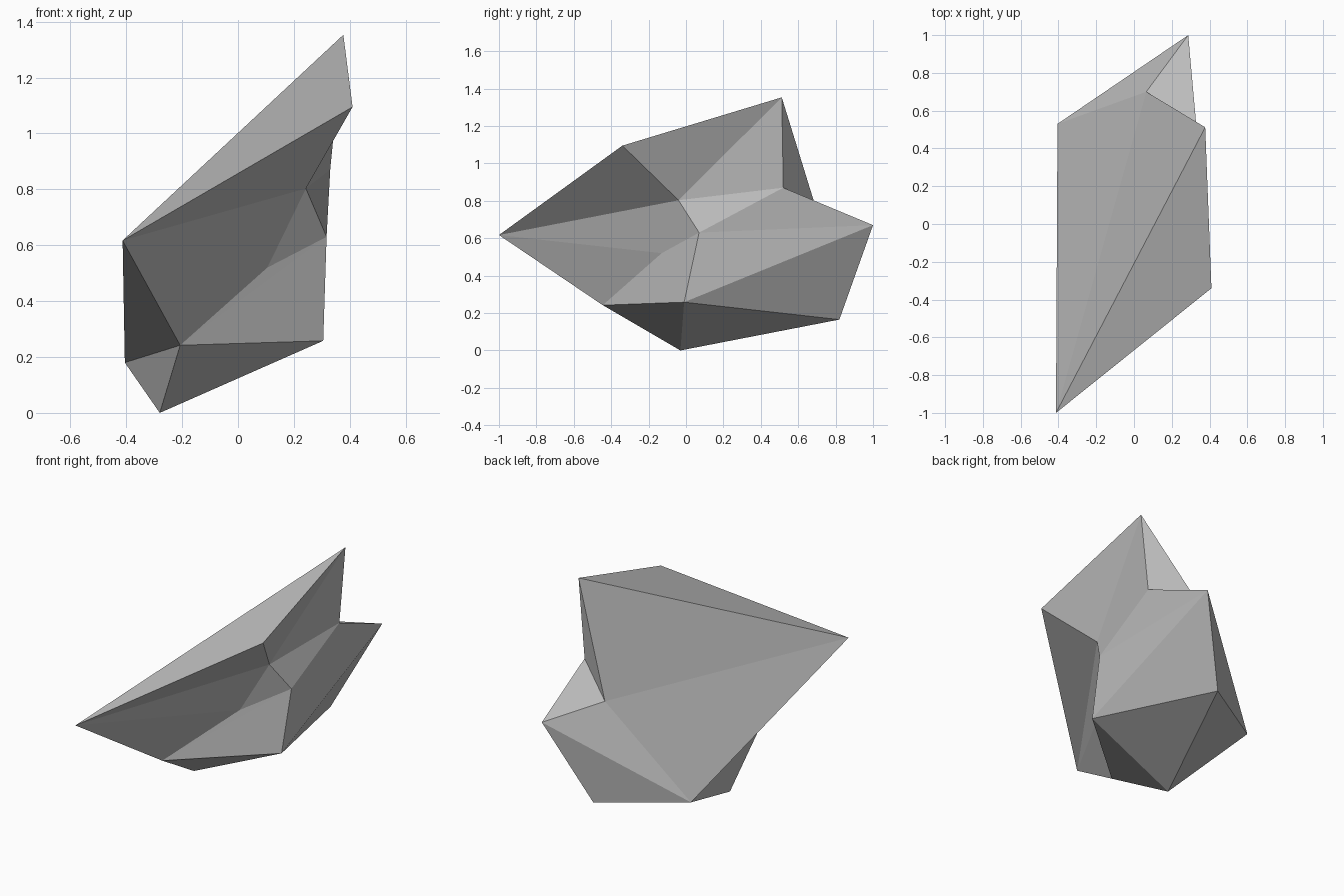
import bpy
import bmesh

cube = bpy.data.objects.get("Cube")
if cube:
    bpy.data.objects.remove(cube, do_unlink=True)

# Plain stone grey
stone = bpy.data.materials.new("stone_grey")
stone.use_nodes = True
grey = (0.5, 0.5, 0.5, 1.0)
stone.diffuse_color = grey
stone.node_tree.nodes["Principled BSDF"].inputs["Base Color"].default_value = grey

# Corners of the faceted rock
corners = {
    "A": (-0.413, -1.0, 0.617),    # front tip
    "B": (0.41, -0.34, 1.095),     # upper side shoulder
    "C": (0.377, 0.512, 1.353),    # peak
    "D": (0.287, 1.0, 0.67),       # back tip
    "E": (-0.405, 0.53, 0.18),     # low side corner
    "F": (-0.207, -0.445, 0.242),  # front underside
    "G": (-0.28, -0.03, 0.0),      # resting point
    "H": (0.305, -0.01, 0.258),    # lower side corner
    "I": (0.317, 0.07, 0.63),      # side ridge
    "J": (0.243, -0.04, 0.803),    # hollow under the shoulder
    "K": (0.33, 0.52, 0.87),       # notch under the peak
    "L": (0.065, 0.70, 0.745),     # back notch
    "M": (0.105, -0.13, 0.52),     # front hollow
    "N": (0.06, 0.82, 0.165),      # back underside
}

# Facets, named by their corners
facets = {
    "top": "ABC ACL ALE LED",
    "back_notch": "LDK LKC NDE",
    "front": "ABJ AJM AMF MJI FMI FIH AEF",
    "side": "BJC JKC JIK IKD IHD HND",
    "underside": "HGN GFH GNE GEF",
}

bm = bmesh.new()
verts = {name: bm.verts.new(co) for name, co in corners.items()}
for group in facets.values():
    for facet in group.split():
        bm.faces.new([verts[c] for c in facet])
bmesh.ops.recalc_face_normals(bm, faces=bm.faces)

mesh = bpy.data.meshes.new("rock")
bm.to_mesh(mesh)
bm.free()
mesh.materials.append(stone)
rock = bpy.data.objects.new("rock", mesh)
bpy.context.collection.objects.link(rock)
